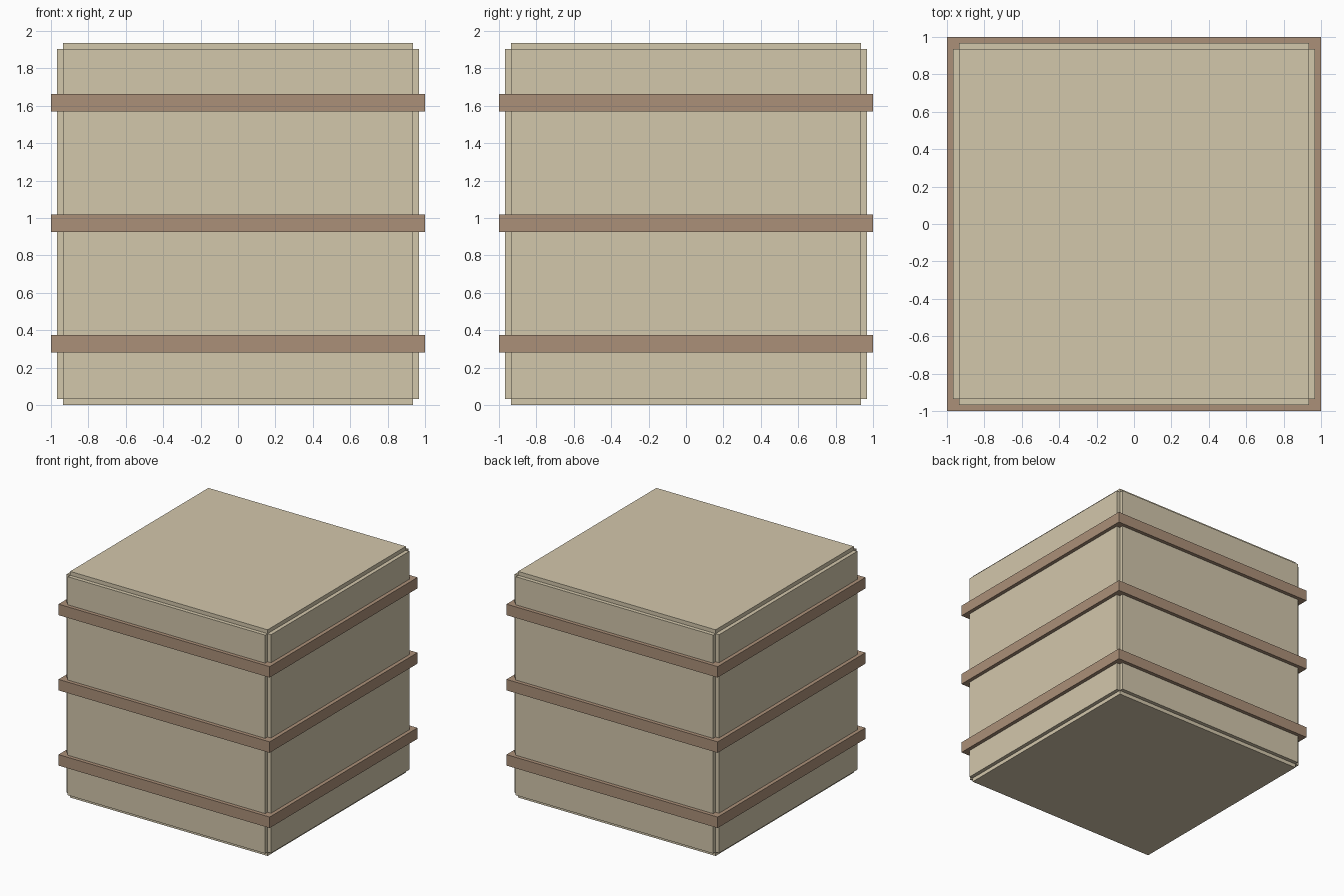
import bpy, bmesh
from mathutils import Matrix

if "Cube" in bpy.data.objects:
    bpy.data.objects.remove(bpy.data.objects["Cube"])

CORE = 1.87       # inner cube side
PANEL = 0.033     # panel relief on every face
MID = CORE / 2 + PANEL


def material(name, rgb):
    m = bpy.data.materials.new(name)
    m.diffuse_color = (*rgb, 1)
    m.use_nodes = True
    m.node_tree.nodes["Principled BSDF"].inputs["Base Color"].default_value = m.diffuse_color
    return m


def box(name, size, z, mat, relief=0):
    bm = bmesh.new()
    bmesh.ops.create_cube(bm, size=1, matrix=Matrix.Diagonal((*size, 1)))
    if relief:
        # raise each face separately, leaving notched edges
        bm.normal_update()
        new = bmesh.ops.extrude_discrete_faces(bm, faces=bm.faces[:])["faces"]
        for f in new:
            bmesh.ops.translate(bm, verts=f.verts, vec=f.normal.copy() * relief)
        bmesh.ops.remove_doubles(bm, verts=bm.verts[:], dist=1e-5)
        bmesh.ops.recalc_face_normals(bm, faces=bm.faces[:])
    me = bpy.data.meshes.new(name)
    bm.to_mesh(me)
    bm.free()
    me.materials.append(mat)
    ob = bpy.data.objects.new(name, me)
    ob.location.z = z
    bpy.context.collection.objects.link(ob)
    return ob


tan = material("tan", (0.65, 0.57, 0.41))
brown = material("brown", (0.41, 0.28, 0.19))

# Crate body with raised panels on all six sides
box("crate_body", (CORE, CORE, CORE), MID, tan, PANEL)

# Three straps wrapped around the crate
for i, name in enumerate(("lower_band", "middle_band", "upper_band")):
    box(name, (2, 2, 0.094), 0.328 + 0.644 * i, brown)
